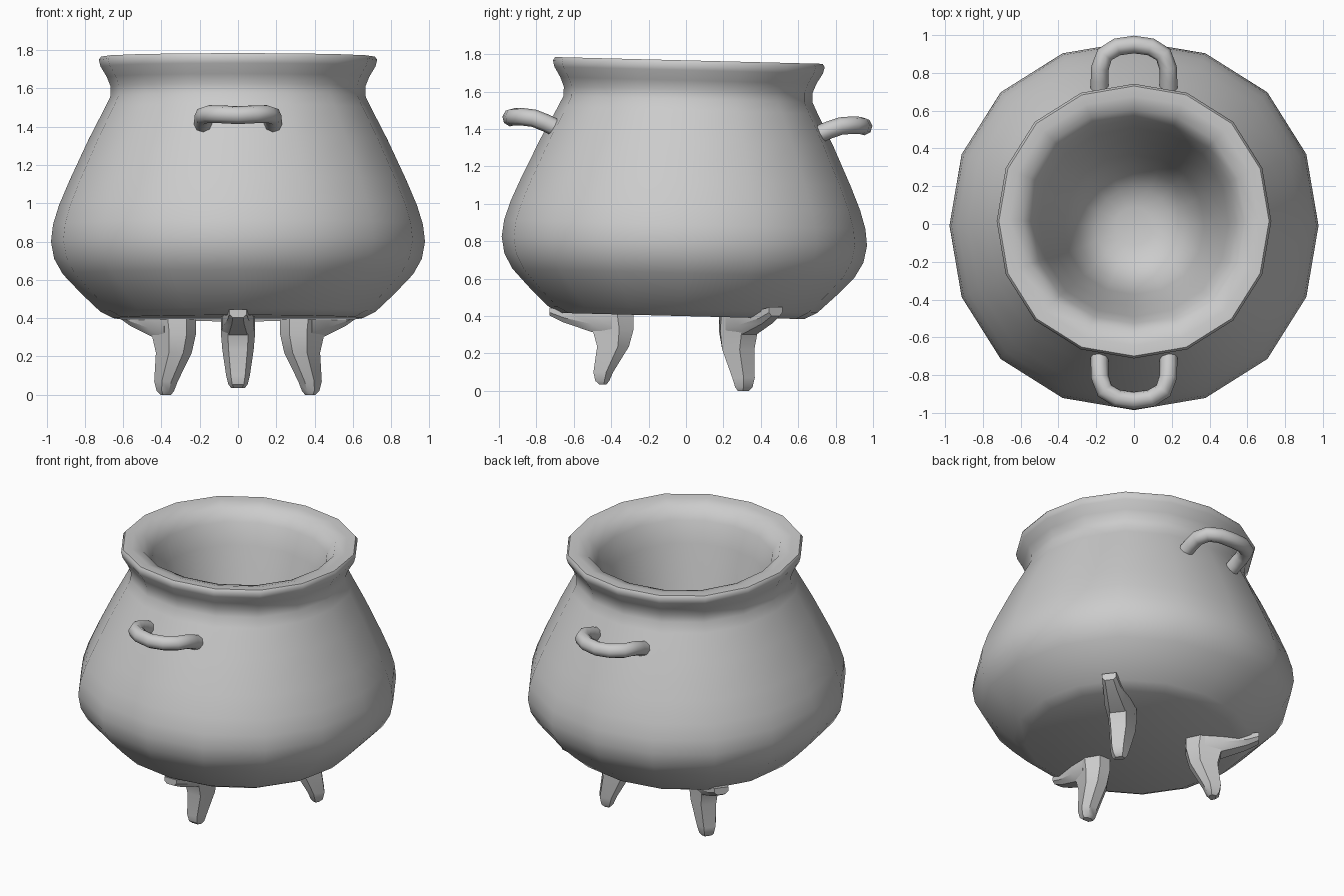
import bpy, bmesh
from math import sin, cos, pi, radians
from mathutils import Matrix, Vector

if "Cube" in bpy.data.objects:
    bpy.data.objects.remove(bpy.data.objects["Cube"])

# Pot and handles lean slightly backwards
LEAN = Matrix.Translation((0, -0.029, 0)) @ Matrix.Rotation(radians(-1.45), 4, 'X')


def finish(ob, angle):
    bpy.ops.object.select_all(action='DESELECT')
    ob.select_set(True)
    bpy.context.view_layer.objects.active = ob
    bpy.ops.object.shade_smooth_by_angle(angle=radians(angle))


def loft(name, parts, matrix, angle):
    """Skin each list of rings into a capped tube; all tubes share one mesh."""
    bm = bmesh.new()
    for rings in parts:
        loops = [[bm.verts.new(p) for p in ring] for ring in rings]
        n = len(loops[0])
        for a, b in zip(loops, loops[1:]):
            for i in range(n):
                j = (i + 1) % n
                bm.faces.new((a[i], a[j], b[j], b[i]))
        bm.faces.new(loops[0])
        bm.faces.new(loops[-1])
    bmesh.ops.recalc_face_normals(bm, faces=bm.faces)
    bm.transform(matrix)
    me = bpy.data.meshes.new(name)
    bm.to_mesh(me)
    bm.free()
    ob = bpy.data.objects.new(name, me)
    bpy.context.collection.objects.link(ob)
    finish(ob, angle)
    return ob


def circle(r, z, n=16):
    """Ring that bulges very slightly on the diagonals."""
    ring = []
    for i in range(n):
        a = 2 * pi * i / n
        rr = r * (1 + 0.022 * sin(2 * a) ** 2)
        ring.append((rr * cos(a), rr * sin(a), z))
    return ring


# Pot: 16-sided lathe, outside from base to rim, then over the wide lip and down the funnel
profile = [(0.65, 0.40), (0.72, 0.435), (0.82, 0.53), (0.915, 0.63), (0.96, 0.71),
           (0.977, 0.80), (0.966, 0.89), (0.935, 0.99), (0.88, 1.12), (0.78, 1.335),
           (0.695, 1.50), (0.666, 1.56), (0.665, 1.61), (0.685, 1.66), (0.718, 1.715),
           (0.727, 1.75), (0.715, 1.767), (0.66, 1.765), (0.59, 1.745), (0.54, 1.67),
           (0.50, 1.53), (0.44, 1.27), (0.37, 1.00), (0.30, 0.75),
           (0.20, 0.66), (0.10, 0.63)]
loft("pot", [[circle(r, z) for r, z in profile]], LEAN, 50)


# Handles: bent loops on the front and back
half = [(0.182, 0.67, 1.375), (0.182, 0.76, 1.415), (0.18, 0.82, 1.437),
        (0.155, 0.89, 1.444), (0.09, 0.93, 1.442), (0, 0.943, 1.437)]
path = half + [(-x, y, z) for x, y, z in reversed(half[:-1])]
for name, s in (("back_handle", 1), ("front_handle", -1)):
    cu = bpy.data.curves.new(name, 'CURVE')
    cu.dimensions = '3D'
    cu.bevel_depth = 0.047
    cu.bevel_resolution = 2
    cu.use_fill_caps = True
    sp = cu.splines.new('POLY')
    sp.points.add(len(path) - 1)
    for pt, (x, y, z) in zip(sp.points, path):
        pt.co = (*(LEAN @ Vector((x * s, y * s, z))), 1)
    ob = bpy.data.objects.new(name, cu)
    bpy.context.collection.objects.link(ob)
    bpy.ops.object.select_all(action='DESELECT')
    ob.select_set(True)
    bpy.context.view_layer.objects.active = ob
    bpy.ops.object.convert(target='MESH')
    finish(bpy.context.object, 65)


# Legs: tapering claw plus a flange reaching out under the pot (x = outward)
def claw_ring(z, din, dout, w):
    mid = din + 0.35 * (dout - din)
    return [(dout, -.6 * w, z), (dout, .6 * w, z), (mid, w, z),
            (din, .45 * w, z), (din, -.45 * w, z), (mid, -w, z)]


def flange_ring(d, lo, hi, w):
    return [(d, -.6 * w, lo), (d, .6 * w, lo), (d, w, lo + 0.4 * (hi - lo)),
            (d, w, hi), (d, -w, hi), (d, -w, lo + 0.4 * (hi - lo))]


claw = [claw_ring(*v) for v in ((0.42, .305, .56, .09), (0.32, .305, .525, .09),
                                (0.22, .33, .50, .082), (0.07, .415, .52, .062),
                                (0.02, .435, .51, .05), (0, .45, .49, .035))]
flange = [flange_ring(*v) for v in ((0.42, .27, .42, .085), (0.53, .305, .42, .08),
                                    (0.68, .36, .43, .055), (0.755, .40, .447, .045))]
for name, ang, top in (("front_leg", -90, 0.035), ("back_right_leg", 37, 0),
                       ("back_left_leg", 143, 0)):
    m = (Matrix.Translation((0, 0.025, top)) @ Matrix.Rotation(radians(ang), 4, 'Z')
         @ Matrix.Diagonal((1, 1, 1 - top / 0.43, 1)))
    loft(name, [claw, flange], m, 35)
